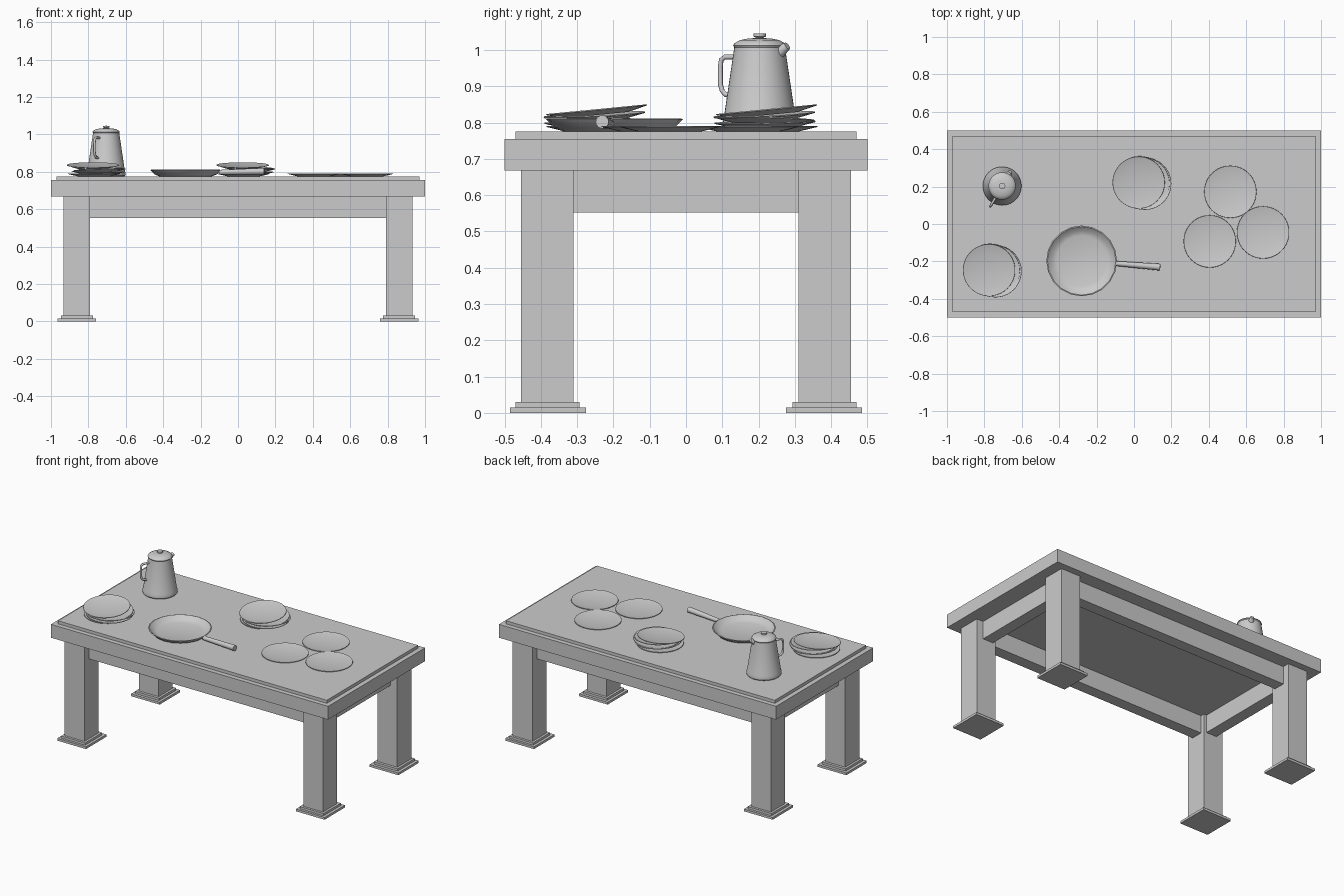
import bpy, bmesh, math
from mathutils import Vector, Matrix

if "Cube" in bpy.data.objects:
    bpy.data.objects.remove(bpy.data.objects["Cube"])

TOP = 0.775  # height of the table surface


def finish(bm, name, smooth=True):
    bmesh.ops.recalc_face_normals(bm, faces=bm.faces)
    me = bpy.data.meshes.new(name)
    bm.to_mesh(me)
    bm.free()
    ob = bpy.data.objects.new(name, me)
    bpy.context.collection.objects.link(ob)
    if smooth:
        bpy.ops.object.select_all(action='DESELECT')
        ob.select_set(True)
        bpy.context.view_layer.objects.active = ob
        bpy.ops.object.shade_smooth_by_angle(angle=math.radians(35))
    return ob


def box(name, x0, x1, y0, y1, z0, z1):
    bm = bmesh.new()
    m = Matrix.Translation(((x0 + x1) / 2, (y0 + y1) / 2, (z0 + z1) / 2))
    m = m @ Matrix.Diagonal((abs(x1 - x0), abs(y1 - y0), z1 - z0, 1))
    bmesh.ops.create_cube(bm, size=1, matrix=m)
    return finish(bm, name, False)


def lathe(name, profile, loc, steps=40, rot=(0, 0, 0)):
    bm = bmesh.new()
    vs = [bm.verts.new((r, 0, z)) for r, z in profile]
    es = [bm.edges.new(p) for p in zip(vs, vs[1:])]
    bmesh.ops.spin(bm, geom=vs + es, cent=(0, 0, 0), axis=(0, 0, 1),
                   angle=math.tau, steps=steps)
    bmesh.ops.remove_doubles(bm, verts=bm.verts, dist=0.0001)
    ob = finish(bm, name)
    ob.location = loc
    ob.rotation_euler = rot
    return ob


def tapered_rod(name, a, b, r1, r2, sides=16):
    a, b = Vector(a), Vector(b)
    bm = bmesh.new()
    q = (b - a).to_track_quat('Z', 'Y').to_matrix().to_4x4()
    bmesh.ops.create_cone(bm, cap_ends=True, segments=sides, radius1=r1, radius2=r2,
                          depth=(b - a).length, matrix=Matrix.Translation((a + b) / 2) @ q)
    return finish(bm, name)


# Table top with raised panel
box("table_top", -1, 1, -0.5, 0.5, 0.668, 0.755)
box("top_panel", -0.97, 0.97, -0.47, 0.47, 0.755, TOP)

# Legs with two-step feet
for sx in (-1, 1):
    for sy in (-1, 1):
        for name, x0, x1, y0, y1, z0, z1 in (
                ("leg", 0.79, 0.932, 0.31, 0.455, 0.03, 0.668),
                ("foot_upper", 0.775, 0.947, 0.293, 0.47, 0.015, 0.03),
                ("foot_lower", 0.758, 0.965, 0.275, 0.485, 0, 0.015)):
            box(name, sx * x0, sx * x1, sy * y0, sy * y1, z0, z1)

# Aprons between the legs
for s in (-1, 1):
    box("long_apron", -0.79, 0.79, s * 0.335, s * 0.41, 0.552, 0.668)
    box("short_apron", s * 0.81, s * 0.885, -0.31, 0.31, 0.552, 0.668)

# Single plates
PLATE = [(0, 0), (0.085, 0), (0.14, 0.013), (0.139, 0.016), (0.085, 0.005), (0, 0.005)]
for x, y in ((0.515, 0.172), (0.405, -0.093), (0.69, -0.045)):
    lathe("plate", PLATE, (x, y, TOP))

# Untidy plate stacks: offset, height and tilt of each plate
STACK = [(0, 0, 0, 0, 0), (0.02, -0.005, 0.011, 1, 1), (0.03, -0.008, 0.021, -2, -2),
         (0.02, -0.006, 0.032, 3, 2), (-0.005, 0, 0.046, 5.5, 0)]
for cx, cy in ((-0.77, -0.245), (0.03, 0.223)):
    for dx, dy, dz, rx, ry in STACK:
        lathe("stacked_plate", PLATE, (cx + dx, cy + dy, TOP + dz),
              rot=(math.radians(rx), math.radians(ry), 0))

# Frying pan
lathe("pan", [(0, 0), (0.14, 0), (0.165, 0.01), (0.189, 0.034), (0.183, 0.036),
              (0.16, 0.014), (0.135, 0.006), (0, 0.006)], (-0.28, -0.197, TOP), 20)
tapered_rod("pan_handle", (-0.10, -0.211, 0.797), (0.14, -0.231, 0.802), 0.013, 0.018)

# Coffee pot body, lid and knob
POT = Vector((-0.705, 0.203, TOP))
lathe("pot_body", [(0, 0), (0.098, 0), (0.103, 0.006), (0.103, 0.022), (0.1, 0.03),
                   (0.07, 0.232), (0.073, 0.237), (0.07, 0.243), (0.055, 0.252),
                   (0.03, 0.257), (0, 0.258)], POT)
lathe("pot_knob", [(0, 0.254), (0.011, 0.254), (0.011, 0.26), (0.017, 0.262),
                   (0.017, 0.27), (0, 0.271)], POT, 20)

# Pot handle and spout along one radial direction
away = Vector((math.cos(math.radians(-120)), math.sin(math.radians(-120)), 0))
pts = [POT + away * r + Vector((0, 0, z)) for r, z in (
    (0.07, 0.206), (0.11, 0.206), (0.122, 0.198), (0.125, 0.18),
    (0.125, 0.13), (0.119, 0.112), (0.108, 0.102), (0.085, 0.098))]
cu = bpy.data.curves.new("pot_handle", 'CURVE')
cu.dimensions = '3D'
cu.bevel_depth = 0.007
cu.bevel_resolution = 2
cu.use_fill_caps = True
sp = cu.splines.new('POLY')
sp.points.add(len(pts) - 1)
for p, co in zip(sp.points, pts):
    p.co = (*co, 1)
bpy.context.collection.objects.link(bpy.data.objects.new("pot_handle", cu))
tapered_rod("pot_spout", POT - away * 0.055 + Vector((0, 0, 0.215)),
            POT - away * 0.088 + Vector((0, 0, 0.236)), 0.02, 0.011)
